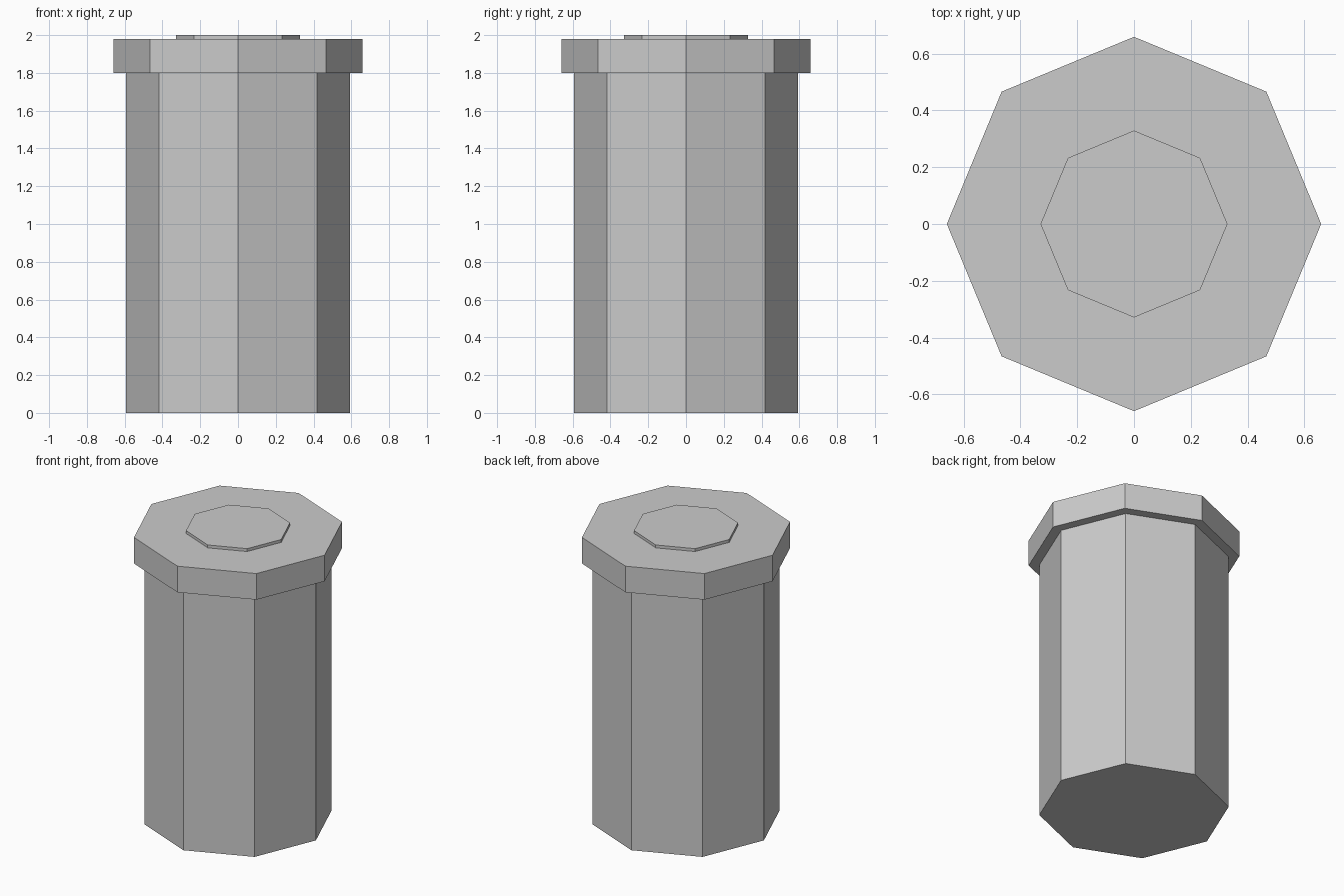
import bpy

cube = bpy.data.objects.get("Cube")
if cube:
    bpy.data.objects.remove(cube, do_unlink=True)

grey = bpy.data.materials.new("light_grey")
grey.use_nodes = True
colour = (0.6, 0.6, 0.6, 1)
grey.diffuse_color = colour
grey.node_tree.nodes["Principled BSDF"].inputs["Base Color"].default_value = colour


def octagon_prism(name, radius, bottom, top):
    """Flat-shaded eight-sided prism with corners on the x and y axes."""
    bpy.ops.mesh.primitive_cylinder_add(
        vertices=8, radius=radius, depth=top - bottom,
        location=(0, 0, (bottom + top) / 2))
    part = bpy.context.object
    part.name = name
    part.data.materials.append(grey)
    return part


# Tall body, overhanging cap and thin raised disc on top
octagon_prism("body", 0.593, 0, 1.8)
octagon_prism("cap", 0.659, 1.8, 1.98)
octagon_prism("top_disc", 0.329, 1.98, 2)
